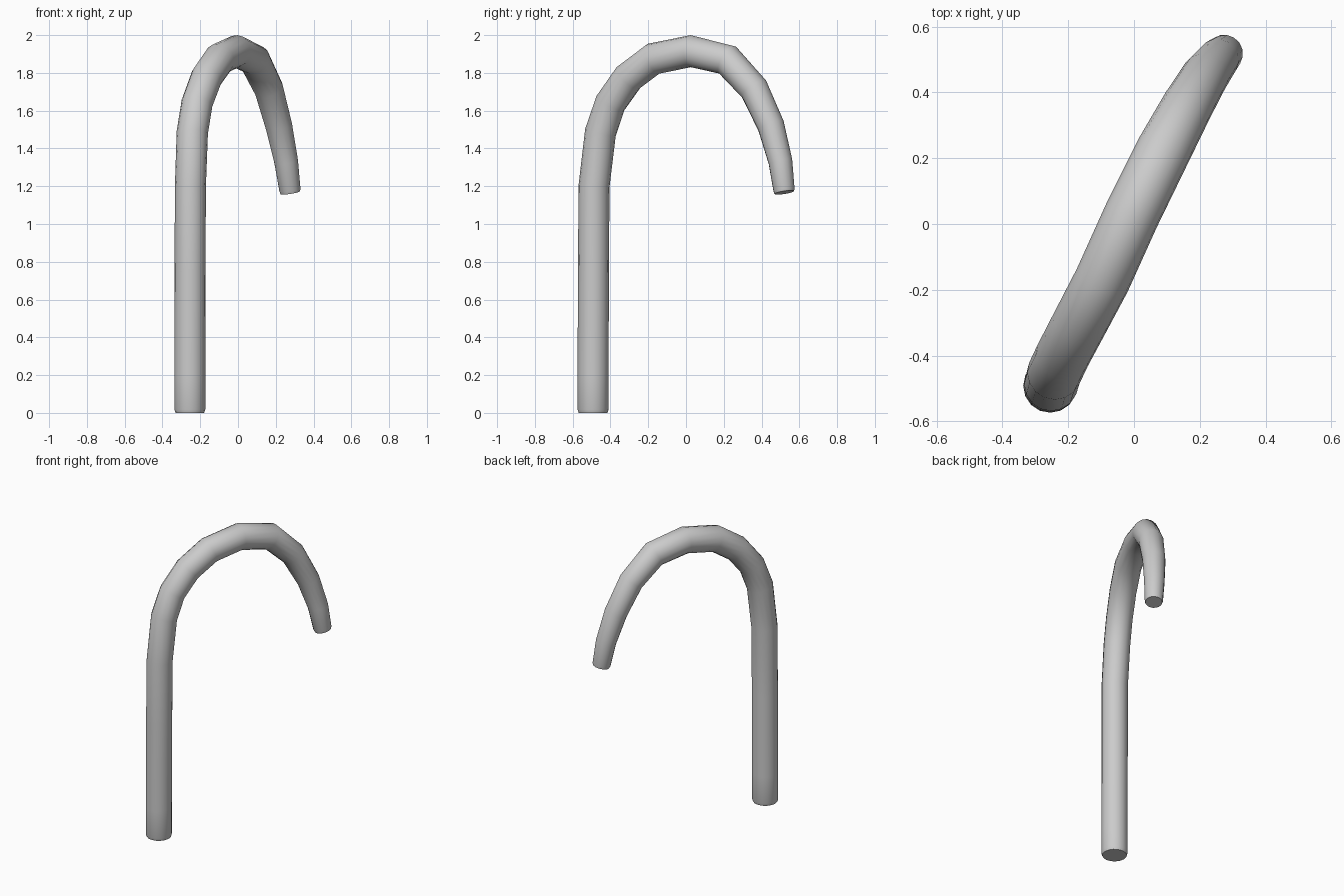
import bpy, math

# centre line of the hooked rod: x, y, z, radius
path = [
    (-0.255, -0.492, 0.000, 0.076),
    (-0.255, -0.492, 0.018, 0.082),
    (-0.255, -0.492, 0.200, 0.082),
    (-0.254, -0.490, 0.750, 0.082),
    (-0.252, -0.487, 1.200, 0.082),
    (-0.242, -0.453, 1.485, 0.083),
    (-0.217, -0.400, 1.640, 0.083),
    (-0.167, -0.305, 1.775, 0.084),
    (-0.097, -0.172, 1.875, 0.085),
    (-0.008, 0.025, 1.915, 0.085),
    (0.088, 0.220, 1.868, 0.084),
    (0.163, 0.360, 1.715, 0.078),
    (0.216, 0.450, 1.520, 0.072),
    (0.255, 0.500, 1.330, 0.064),
    (0.275, 0.519, 1.180, 0.057),
    (0.277, 0.521, 1.167, 0.053),
]

curve = bpy.data.curves.new("hooked_rod", 'CURVE')
curve.dimensions = '3D'
curve.bevel_depth = 1.0
curve.bevel_resolution = 6
curve.use_fill_caps = True
spline = curve.splines.new('POLY')
spline.points.add(len(path) - 1)
for p, (x, y, z, r) in zip(spline.points, path):
    p.co = (x, y, z, 1)
    p.radius = r

# tube along the path, turned into a mesh with sharp end caps
rod = bpy.data.objects.new("hooked_rod", curve)
bpy.context.collection.objects.link(rod)
bpy.context.view_layer.objects.active = rod
rod.select_set(True)
bpy.ops.object.convert(target='MESH')
bpy.ops.object.shade_smooth_by_angle(angle=math.radians(40))
